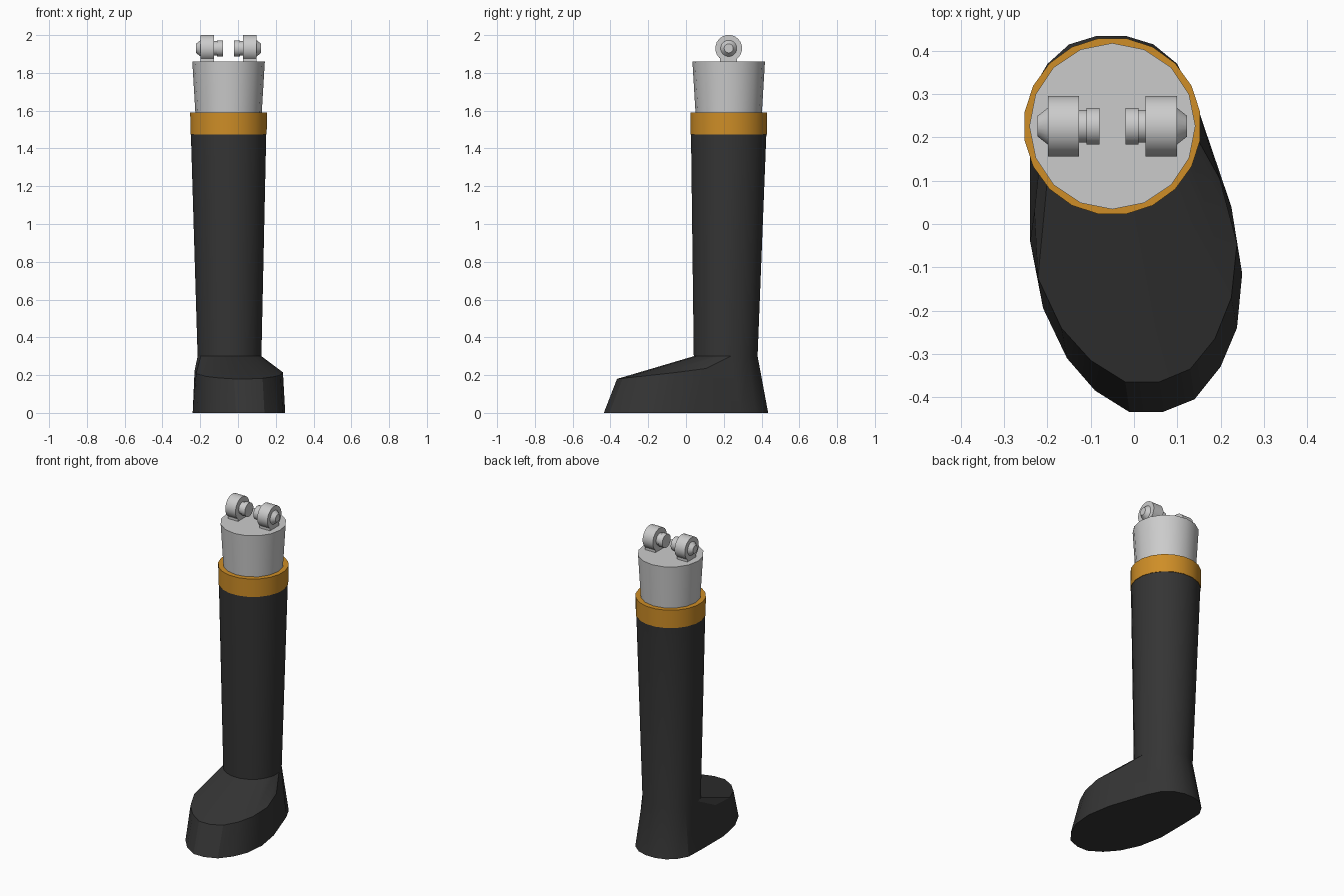
import bpy, bmesh, math
from mathutils import Vector

if "Cube" in bpy.data.objects:
    bpy.data.objects.remove(bpy.data.objects["Cube"])

CX, CY = -0.05, 0.226


def mat(name, rgb):
    m = bpy.data.materials.new(name)
    m.diffuse_color = (*rgb, 1)
    m.use_nodes = True
    m.node_tree.nodes["Principled BSDF"].inputs["Base Color"].default_value = m.diffuse_color
    return m


BLACK = mat("black_rubber", (0.035, 0.035, 0.035))
GOLD = mat("gold", (0.62, 0.27, 0.02))


def finish(name, bm, material=None):
    bmesh.ops.recalc_face_normals(bm, faces=bm.faces[:])
    me = bpy.data.meshes.new(name)
    bm.to_mesh(me)
    bm.free()
    ob = bpy.data.objects.new(name, me)
    bpy.context.collection.objects.link(ob)
    if material:
        me.materials.append(material)
    bpy.ops.object.select_all(action='DESELECT')
    ob.select_set(True)
    bpy.context.view_layer.objects.active = ob
    bpy.ops.object.shade_smooth_by_angle(angle=math.radians(25))
    return ob


def circle(r, n, half=True):
    off = 0.5 if half else 0.0
    return [(r * math.cos(2 * math.pi * (i + off) / n),
             r * math.sin(2 * math.pi * (i + off) / n)) for i in range(n)]


def loft(name, rings, material=None):
    """Closed skin through rings with equal point counts."""
    bm = bmesh.new()
    vs = [[bm.verts.new(p) for p in ring] for ring in rings]
    n = len(vs[0])
    for a, b in zip(vs, vs[1:]):
        for i in range(n):
            j = (i + 1) % n
            bm.faces.new((a[i], a[j], b[j], b[i]))
    bm.faces.new(vs[0])
    bm.faces.new(vs[-1])
    return finish(name, bm, material)


def upright(r, z, n, half=True, c=(CX, CY)):
    return [(c[0] + x, c[1] + y, z) for x, y in circle(r, n, half)]


# Boot: sole outline, instep edge and shaft, all sharing 20 columns
sole = [(.225, .04), (.14, .29), (.10, .37), (.045, .415), (-.02, .435),
        (-.085, .435), (-.15, .415), (-.20, .37), (-.235, .31), (-.24, .17),
        (-.24, -.04), (-.21, -.195), (-.155, -.31), (-.09, -.385), (-.01, -.435),
        (.065, -.435), (.14, -.405), (.20, -.33), (.238, -.24), (.25, -.115)]
instep = {10: (-.23, .03, .222), 11: (-.222, -.125, .208), 12: (-.168, -.24, .193),
          13: (-.10, -.315, .185), 14: (-.02, -.365, .18), 15: (.058, -.365, .18),
          16: (.13, -.335, .183), 17: (.187, -.265, .191), 18: (.225, -.17, .201),
          19: (.238, -.045, .215), 0: (.198, .105, .235)}
bm = bmesh.new()
low = [bm.verts.new((x, y, 0)) for x, y in sole]
mid = {k: bm.verts.new(p) for k, p in instep.items()}
ankle = [bm.verts.new(p) for p in upright(.171, .3, 20, c=(-.045, .21))]
top = [bm.verts.new(p) for p in upright(.202, 1.48, 20)]
for i in range(20):
    j = (i + 1) % 20
    bm.faces.new((ankle[i], ankle[j], top[j], top[i]))
    if i in mid and j in mid:
        bm.faces.new((low[i], low[j], mid[j], mid[i]))
        bm.faces.new((mid[i], mid[j], ankle[j], ankle[i]))
    else:
        loop = [low[i], low[j], mid.get(j), ankle[j], ankle[i], mid.get(i)]
        bm.faces.new([v for v in loop if v])
bm.faces.new(low)
bm.faces.new(top)
finish("boot", bm, BLACK)

# Cuff band and grey shin core
loft("cuff_band", [upright(.2045, 1.475, 20), upright(.2055, 1.59, 20)], GOLD)
loft("shin_core", [upright(.174, 1.56, 16, False), upright(.192, 1.86, 16, False)])


# Knee joint lugs: turned pin, eye and cone, mirrored about the leg axis
def turned(name, side, steps, n=20):
    rings = [[(CX + side * d, CY + x, 1.93 + z) for x, z in circle(r, n)]
             for d, r in steps]
    return loft(name, rings)


for tag, s in (("left", -1), ("right", 1)):
    turned(tag + "_knee_eye", s, [(.077, .071), (.149, .071)])
    turned(tag + "_knee_pin", s, [(.03, .043), (.06, .043), (.06, .038), (.08, .038)])
    turned(tag + "_knee_cone", s, [(.145, .043), (.149, .043), (.173, .024)])
    a, b = CX + s * .077, CX + s * .149
    loft(tag + "_knee_foot",
         [[(a, CY - w, z), (b, CY - w, z), (b, CY + w, z), (a, CY + w, z)]
          for w, z in ((.045, 1.85), (.045, 1.885))])
